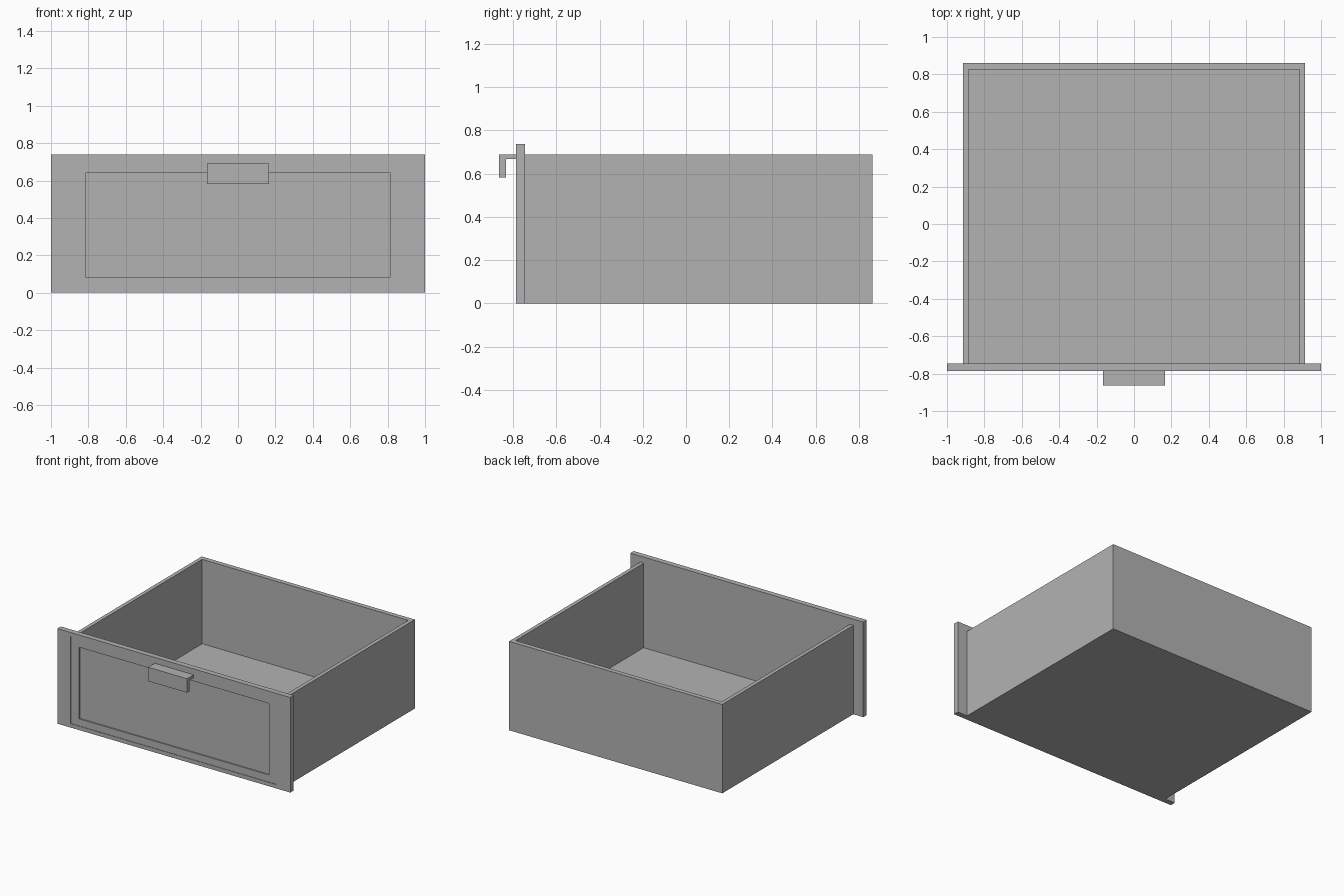
import bpy
import bmesh

default = bpy.data.objects.get("Cube")
if default:
    bpy.data.objects.remove(default, do_unlink=True)

# Single painted grey
grey = bpy.data.materials.new("plain grey")
grey.use_nodes = True
COLOUR = (0.45, 0.45, 0.45, 1)
grey.diffuse_color = COLOUR
grey.node_tree.nodes["Principled BSDF"].inputs["Base Color"].default_value = COLOUR


def finish(name, bm):
    bmesh.ops.recalc_face_normals(bm, faces=bm.faces)
    mesh = bpy.data.meshes.new(name)
    bm.to_mesh(mesh)
    bm.free()
    mesh.materials.append(grey)
    obj = bpy.data.objects.new(name, mesh)
    bpy.context.collection.objects.link(obj)
    return obj


def extrude(name, outline, offset):
    """Extrude a closed outline of 3D points along an offset."""
    bm = bmesh.new()
    face = bm.faces.new([bm.verts.new(p) for p in outline])
    result = bmesh.ops.extrude_face_region(bm, geom=[face], use_keep_orig=True)
    moved = [v for v in result["geom"] if isinstance(v, bmesh.types.BMVert)]
    bmesh.ops.translate(bm, verts=moved, vec=offset)
    return finish(name, bm)


def nested_panel(name, rings):
    """Join successive upright rectangles (half width, bottom, top, y) and cap both ends."""
    bm = bmesh.new()
    loops = [[bm.verts.new(p) for p in ((-w, y, lo), (w, y, lo), (w, y, hi), (-w, y, hi))]
             for w, lo, hi, y in rings]
    for a, b in zip(loops, loops[1:]):
        for i in range(4):
            j = (i + 1) % 4
            bm.faces.new((a[i], a[j], b[j], b[i]))
    bm.faces.new(loops[0])
    bm.faces.new(loops[-1])
    return finish(name, bm)


FRONT, JOINT, BACK = -0.787, -0.745, 0.862
OUTER, INNER, INNER_BACK = 0.915, 0.885, 0.825
HEIGHT, FLOOR = 0.69, 0.035

# Drawer front: a faint stepped border around a deeper recessed panel
step, recess = FRONT + 0.004, FRONT + 0.014
nested_panel("drawer_front", [
    (1.0, 0, 0.738, JOINT),
    (1.0, 0, 0.738, FRONT),
    (0.885, 0.03, 0.708, FRONT),
    (0.885, 0.03, 0.708, step),
    (0.815, 0.085, 0.64, step),
    (0.815, 0.085, 0.64, recess),
])

# Side and back walls as one U shape
walls = [(-OUTER, JOINT), (-INNER, JOINT), (-INNER, INNER_BACK), (INNER, INNER_BACK),
         (INNER, JOINT), (OUTER, JOINT), (OUTER, BACK), (-OUTER, BACK)]
extrude("drawer_walls", [(x, y, 0) for x, y in walls], (0, 0, HEIGHT))

# Drawer bottom
base = [(-INNER, JOINT), (INNER, JOINT), (INNER, INNER_BACK), (-INNER, INNER_BACK)]
extrude("drawer_bottom", [(x, y, 0) for x, y in base], (0, 0, FLOOR))

# Hooked pull handle
hook = [(step, 0.69), (-0.864, 0.69), (-0.864, 0.582), (-0.832, 0.582),
        (-0.832, 0.668), (step, 0.668)]
extrude("handle", [(-0.167, y, z) for y, z in hook], (0.334, 0, 0))
